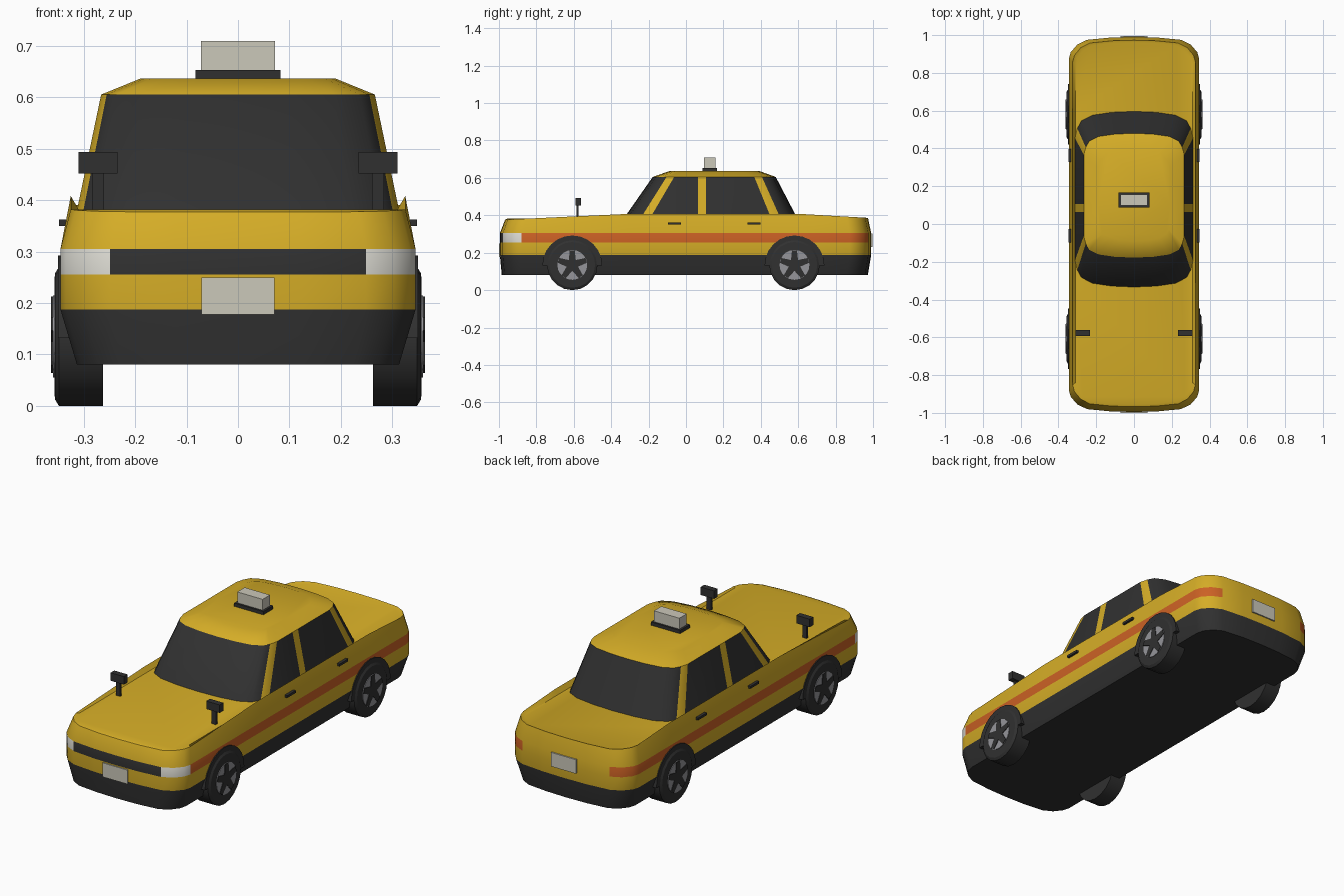
import bpy, bmesh, math

cube = bpy.data.objects.get("Cube")
if cube:
    bpy.data.objects.remove(cube, do_unlink=True)


def material(name, rgb):
    m = bpy.data.materials.new(name)
    m.use_nodes = True
    m.diffuse_color = (*rgb, 1)
    m.node_tree.nodes["Principled BSDF"].inputs["Base Color"].default_value = (*rgb, 1)
    return m


yellow = material("yellow paint", (0.67, 0.42, 0.02))
dark = material("dark trim", (0.03, 0.03, 0.03))
orange = material("orange stripe", (0.6, 0.12, 0.018))
lamp = material("lamp white", (0.72, 0.71, 0.65))
cream = material("cream plate", (0.6, 0.58, 0.49))
silver = material("rim silver", (0.3, 0.3, 0.32))


def loft(name, rings, mats, rule=None, angle=30):
    """Skin a stack of equal-length closed rings and cap both ends."""
    bm = bmesh.new()
    loops = [[bm.verts.new(p) for p in ring] for ring in rings]
    n = len(loops[0])
    for a, b in zip(loops, loops[1:]):
        for i in range(n):
            j = (i + 1) % n
            bm.faces.new((a[i], a[j], b[j], b[i]))
    bm.faces.new(loops[0])
    bm.faces.new(loops[-1])
    bmesh.ops.recalc_face_normals(bm, faces=bm.faces)
    if rule:
        for f in bm.faces:
            f.material_index = rule(f.calc_center_median())
    mesh = bpy.data.meshes.new(name)
    bm.to_mesh(mesh)
    bm.free()
    for m in mats:
        mesh.materials.append(m)
    obj = bpy.data.objects.new(name, mesh)
    bpy.context.collection.objects.link(obj)
    bpy.ops.object.select_all(action="DESELECT")
    obj.select_set(True)
    bpy.context.view_layer.objects.active = obj
    bpy.ops.object.shade_smooth_by_angle(angle=math.radians(angle))
    return obj


def box(name, xs, ys, zs, mat):
    x0, x1 = xs
    y0, y1 = ys
    return loft(name, [[(x0, y0, z), (x1, y0, z), (x1, y1, z), (x0, y1, z)] for z in zs], [mat])


def outline(hw, y0, y1, nose, mids, height):
    """Closed plan outline: bowed ends from nose (width share, setback), straight sides."""
    half = [(hw * w, y0 + d) for w, d in nose]
    half += [(hw, y) for y in mids]
    half += [(hw * w, y1 - d) for w, d in reversed(nose)]
    full = half + [(-x, y) for x, y in reversed(half[1:-1])]
    return [(x, y, height(y)) for x, y in full]


def flat(z):
    return lambda y: z


# Body shell with bumper band, side stripe and lamps
def belt(y):
    if y < -0.3:
        return 0.408 - 0.031 * (-0.3 - y) / 0.66
    return 0.408 - 0.021 * max(0, y - 0.6) / 0.36


body_nose = [(0, 0), (0.36, 0.003), (0.72, 0.015), (0.87, 0.04), (0.97, 0.08), (1, 0.115)]
body_mids = [-0.3, 0.15, 0.6]


def body_ring(hw, y0, y1, height):
    return outline(hw, y0, y1, body_nose, body_mids, height)


def body_colour(c):
    if c.z < 0.187:
        return 1
    if not 0.255 < c.z < 0.305:
        return 0
    middle = abs(c.x) < 0.248
    if c.y < -0.88:
        return 1 if middle else 3
    return 0 if middle and c.y > 0.9 else 2


loft("body", [
    body_ring(0.313, -0.985, 0.972, flat(0.08)),
    body_ring(0.345, -0.995, 0.99, flat(0.187)),
    body_ring(0.345, -0.995, 0.99, flat(0.255)),
    body_ring(0.345, -0.995, 0.99, flat(0.305)),
    body_ring(0.325, -0.967, 0.973, belt),
    body_ring(0.31, -0.955, 0.96, flat(0.382)),
], [yellow, dark, orange, lamp], body_colour)

# Cabin: dark glass between yellow pillars, with a crowned roof
cab_nose = [(0, 0), (0.38, 0.005), (0.7, 0.02), (0.89, 0.05), (0.96, 0.09), (1, 0.14)]


def cab_ring(hw, y0, y1, k, z):
    return outline(hw, y0, y1, [(w, d * k) for w, d in cab_nose], [0.063, 0.107], flat(z))


def cab_colour(c):
    if c.z > 0.6 or c.z < 0.4:
        return 0
    b_pillar = abs(c.y - 0.085) < 0.01
    corner = abs(c.x) > 0.27 and (-0.2 < c.y < -0.11 or 0.42 < c.y < 0.5)
    return 0 if b_pillar or corner else 1


loft("cabin", [
    cab_ring(0.313, -0.335, 0.597, 1, 0.38),
    cab_ring(0.266, -0.178, 0.48, 0.82, 0.605),
    cab_ring(0.19, -0.09, 0.395, 0.7, 0.636),
], [yellow, dark], cab_colour, 40)

# Roof sign and number plates
box("sign_base", (-0.083, 0.083), (0.087, 0.167), (0.63, 0.653), dark)
box("roof_sign", (-0.072, 0.072), (0.097, 0.157), (0.653, 0.709), cream)
box("front_plate", (-0.071, 0.071), (-1.0, -0.991), (0.178, 0.25), cream)
box("rear_plate", (-0.071, 0.071), (0.987, 0.996), (0.23, 0.302), cream)


# Wheels
def circle(x, r, y, z=0.135, n=20):
    return [(x, y + r * math.sin(math.tau * i / n), z + r * math.cos(math.tau * i / n))
            for i in range(n)]


def star(x, y, z=0.135):
    pts = []
    for k in range(5):
        a = math.tau * k / 5
        for da, r in ((-0.17, 0.079), (0.17, 0.079), (math.pi / 5, 0.032)):
            pts.append((x, y + r * math.sin(a + da), z + r * math.cos(a + da)))
    return pts


def arch(x, y, r=0.16, n=12):
    return [(x, y - r * math.cos(math.pi * i / n), 0.132 + r * math.sin(math.pi * i / n))
            for i in range(n + 1)]


for side, s in (("left", 1), ("right", -1)):
    for end, y in (("front", -0.608), ("rear", 0.58)):
        tag = f"{end}_{side}"
        loft(f"{tag}_tyre", [circle(s * x, r, y) for x, r in
                             ((0.262, 0.135), (0.348, 0.135), (0.356, 0.122), (0.357, 0.085))], [dark])
        loft(f"{tag}_rim", [circle(s * x, 0.08, y) for x in (0.35, 0.36)], [silver])
        loft(f"{tag}_spokes", [star(s * x, y) for x in (0.355, 0.363)], [dark])
        loft(f"{tag}_arch", [arch(s * x, y) for x in (0.29, 0.35)], [dark])

    # Wing mirrors and door handles
    box(f"{side}_mirror_stem", (s * 0.26, s * 0.284), (-0.586, -0.574), (0.375, 0.455), dark)
    box(f"{side}_mirror_head", (s * 0.234, s * 0.31), (-0.592, -0.562), (0.452, 0.493), dark)
    for end, y in (("front", -0.062), ("rear", 0.363)):
        box(f"{side}_{end}_handle", (s * 0.33, s * 0.348), (y - 0.035, y + 0.035), (0.35, 0.362), dark)
